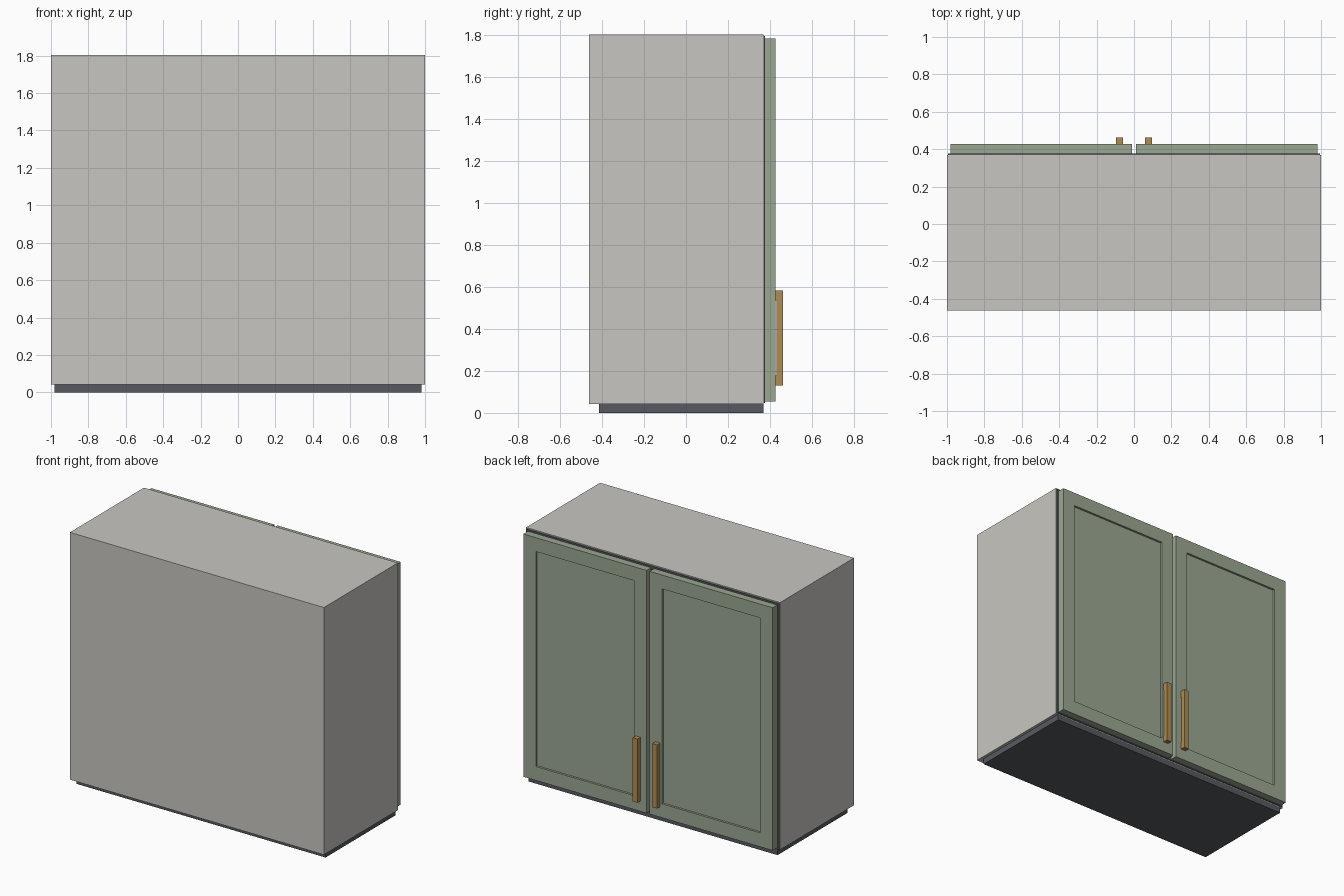
import bpy, bmesh
from mathutils import Vector

if "Cube" in bpy.data.objects:
    bpy.data.objects.remove(bpy.data.objects["Cube"])


def mat(name, rgb):
    m = bpy.data.materials.new(name)
    m.diffuse_color = (*rgb, 1)
    m.use_nodes = True
    m.node_tree.nodes["Principled BSDF"].inputs["Base Color"].default_value = m.diffuse_color
    return m


GREY = mat("warm_grey", (0.578, 0.565, 0.533))
DARK = mat("charcoal", (0.095, 0.102, 0.115))
GREEN = mat("sage_green", (0.328, 0.386, 0.287))
BRASS = mat("brass", (0.434, 0.262, 0.085))


def box(name, lo, hi, material):
    lo, hi = Vector(lo), Vector(hi)
    bm = bmesh.new()
    bmesh.ops.create_cube(bm, size=1)
    for v in bm.verts:
        v.co = Vector((lo[i] + (v.co[i] + 0.5) * (hi[i] - lo[i]) for i in range(3)))
    me = bpy.data.meshes.new(name)
    bm.to_mesh(me)
    bm.free()
    me.materials.append(material)
    ob = bpy.data.objects.new(name, me)
    bpy.context.collection.objects.link(ob)
    return ob


def recess_panel(ob, width, depth):
    # Sink a square-edged panel into the +y face
    bm = bmesh.new()
    bm.from_mesh(ob.data)
    bm.normal_update()
    face = max(bm.faces, key=lambda f: f.normal.y)
    bmesh.ops.inset_region(bm, faces=[face], thickness=width)
    new = bmesh.ops.extrude_discrete_faces(bm, faces=[face])["faces"][0]
    bmesh.ops.translate(bm, verts=new.verts, vec=(0, -depth, 0))
    bmesh.ops.recalc_face_normals(bm, faces=bm.faces)
    bm.to_mesh(ob.data)
    bm.free()


# Cabinet body, recessed base and dark reveal behind the doors
box("cabinet_body", (-1, -0.462, 0.043), (1, 0.37, 1.803), GREY)
box("base", (-0.98, -0.415, 0), (0.98, 0.37, 0.043), DARK)
box("door_reveal", (-0.995, 0.37, 0.048), (0.995, 0.376, 1.795), DARK)

# Mirrored pair of shaker doors with bar handles
for side, s in (("left", -1), ("right", 1)):
    def span(a, b):
        return (a, b) if s > 0 else (-b, -a)

    x0, x1 = span(0.012, 0.982)
    door = box(side + "_door", (x0, 0.376, 0.055), (x1, 0.427, 1.783), GREEN)
    recess_panel(door, 0.14, 0.015)

    x0, x1 = span(0.058, 0.096)
    box(side + "_handle_bar", (x0, 0.431, 0.13), (x1, 0.462, 0.583), BRASS)
    for end, z in (("lower", 0.13), ("upper", 0.535)):
        box(f"{side}_handle_{end}_post", (x0, 0.424, z), (x1, 0.431, z + 0.048), BRASS)
